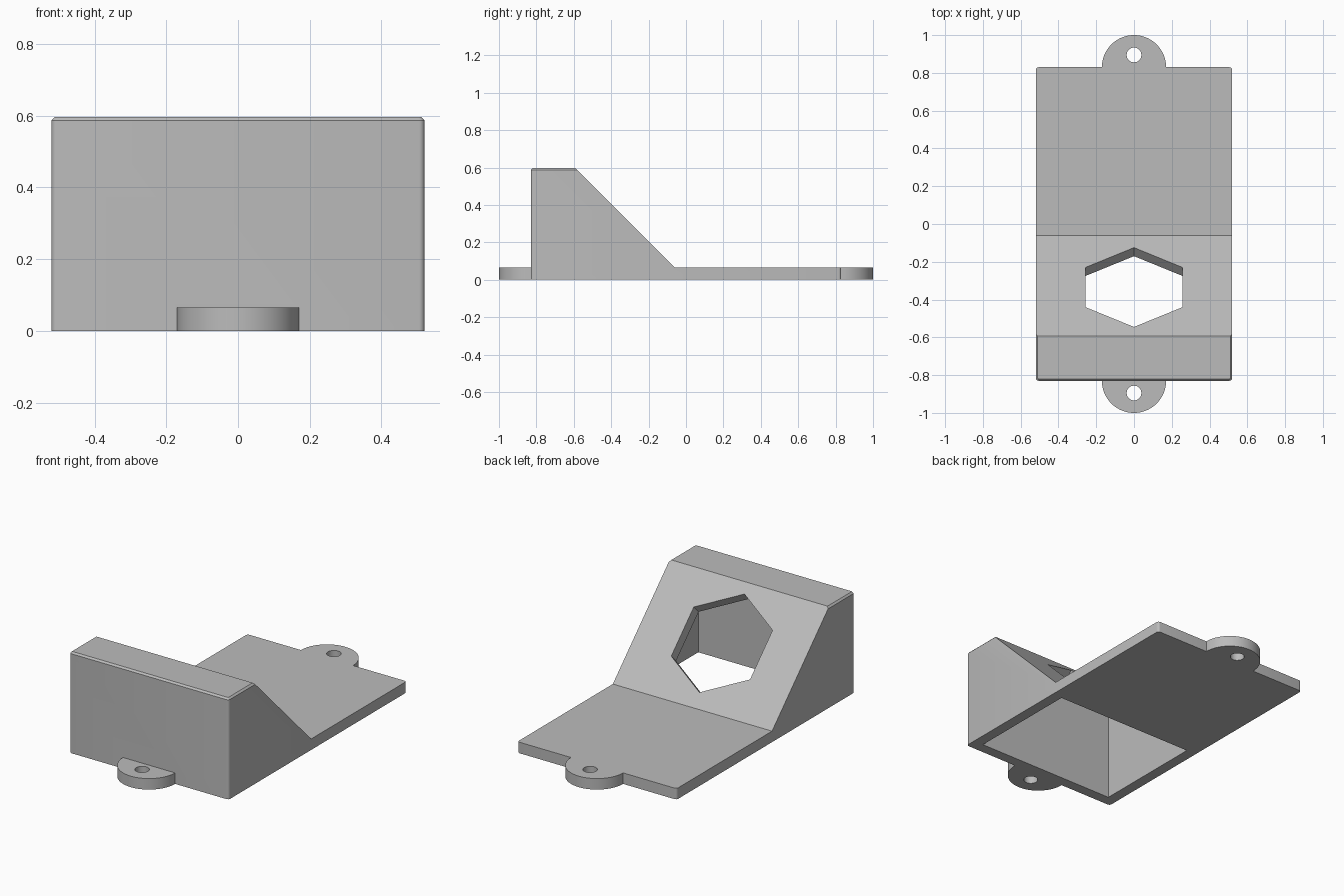
import bpy, bmesh
from math import pi, sin, cos
from mathutils import Matrix

default = bpy.data.objects.get("Cube")
if default:
    bpy.data.objects.remove(default, do_unlink=True)

HALF_W, HALF_L = 0.52, 0.83      # body footprint
PLATE, TOP, WALL = 0.065, 0.597, 0.064
SLOPE = 0.005                    # the ramp lies on y + z = SLOPE

grey = bpy.data.materials.new("plain grey")
grey.use_nodes = True
colour = (0.5, 0.5, 0.5, 1)
grey.diffuse_color = colour
grey.node_tree.nodes["Principled BSDF"].inputs["Base Color"].default_value = colour

# local x, y, z -> world y, z, x, for side profiles
SIDEWAYS = Matrix(((0, 0, 1, 0), (1, 0, 0, 0), (0, 1, 0, 0), (0, 0, 0, 1)))


def prism(name, points, low, high, matrix=Matrix()):
    """Extrude a flat outline from low to high along its local z."""
    bm = bmesh.new()
    base = bm.faces.new([bm.verts.new((x, y, low)) for x, y in points])
    geom = bmesh.ops.extrude_face_region(bm, geom=[base])["geom"]
    moved = [g for g in geom if isinstance(g, bmesh.types.BMVert)]
    bmesh.ops.translate(bm, verts=moved, vec=(0, 0, high - low))
    bm.transform(matrix)
    bmesh.ops.recalc_face_normals(bm, faces=bm.faces)
    mesh = bpy.data.meshes.new(name)
    bm.to_mesh(mesh)
    bm.free()
    mesh.materials.append(grey)
    obj = bpy.data.objects.new(name, mesh)
    bpy.context.collection.objects.link(obj)
    return obj


def ring(radius, count, cx=0, cy=0):
    return [(cx + radius * sin(2 * pi * i / count),
             cy + radius * cos(2 * pi * i / count)) for i in range(count)]


def bevel_where(obj, test, size, segments):
    bm = bmesh.new()
    bm.from_mesh(obj.data)
    edges = [e for e in bm.edges if test(*[v.co for v in e.verts])]
    bmesh.ops.bevel(bm, geom=edges, offset=size, segments=segments,
                    profile=0.5, affect='EDGES')
    bm.to_mesh(obj.data)
    bm.free()


def combine(obj, tool, operation):
    """Apply a boolean and discard its tool."""
    mod = obj.modifiers.new(operation.title(), 'BOOLEAN')
    mod.operation, mod.solver, mod.object = operation, 'EXACT', tool
    bpy.context.view_layer.objects.active = obj
    bpy.ops.object.modifier_apply(modifier=mod.name)
    bpy.data.objects.remove(tool, do_unlink=True)


# Wedge housing with its flat base plate
ridge = SLOPE - TOP
housing = prism("wedge_housing", [
    (-HALF_L, 0), (HALF_L, 0), (HALF_L, PLATE), (SLOPE - PLATE, PLATE),
    (ridge, TOP), (-HALF_L, TOP)], -HALF_W, HALF_W, SIDEWAYS)

# Rounded upright corners, then a small chamfer round the top
bevel_where(housing, lambda a, b: abs(a.z - b.z) > 0.01
            and abs(a.y - b.y) < 0.001, 0.015, 4)
bevel_where(housing, lambda a, b: min(a.z, b.z) > TOP - 0.001
            and not (abs(a.y - ridge) < 0.001 and abs(b.y - ridge) < 0.001),
            0.01, 1)

# Round mounting tabs at front and back
for side in (-1, 1):
    combine(housing, prism("tab", ring(0.17, 64, 0, side * HALF_L), 0, PLATE), 'UNION')

# Hollow under the ramp, open at the bottom
inner = SLOPE - WALL * 2 ** 0.5
ceiling, below = TOP - WALL, -0.1
combine(housing, prism("hollow", [
    (WALL - HALF_L, below), (inner - below, below),
    (inner - ceiling, ceiling), (WALL - HALF_L, ceiling)],
    WALL - HALF_W, HALF_W - WALL, SIDEWAYS), 'DIFFERENCE')

# Hexagonal opening square to the ramp
tilt = Matrix.Translation((0, -0.335, SLOPE + 0.335)) @ Matrix.Rotation(-pi / 4, 4, 'X')
combine(housing, prism("hexagon", ring(0.297, 6), -0.1, 0.1, tilt), 'DIFFERENCE')

# Screw holes in the tabs
for side in (-1, 1):
    combine(housing, prism("screw_hole", ring(0.039, 32, 0, side * 0.895), -0.1, 0.2),
            'DIFFERENCE')

# Smooth the curved walls and keep the corners sharp
bpy.ops.object.select_all(action='DESELECT')
housing.select_set(True)
bpy.context.view_layer.objects.active = housing
bpy.ops.object.shade_smooth_by_angle(angle=pi / 6)
